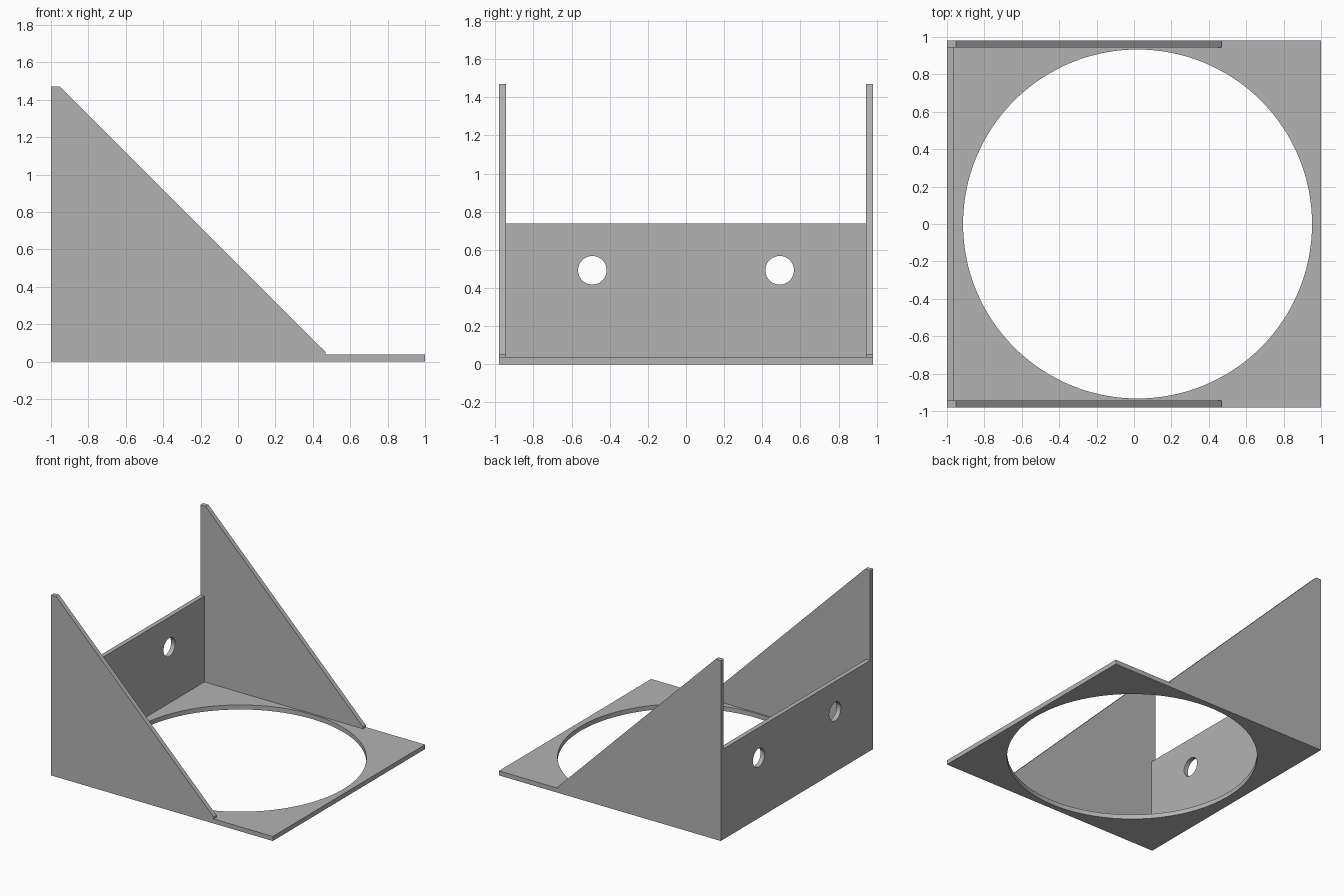
import bpy
import bmesh
from math import radians
from mathutils import Matrix, Vector

if "Cube" in bpy.data.objects:
    bpy.data.objects.remove(bpy.data.objects["Cube"])

T = 0.037          # sheet thickness
HALF_Y = 0.98      # half the bracket width
WALL_TOP = 1.47
BACK_TOP = 0.737

grey = bpy.data.materials.new("plain grey")
grey.use_nodes = True
grey.diffuse_color = (0.45, 0.45, 0.45, 1)
grey.node_tree.nodes["Principled BSDF"].inputs["Base Color"].default_value = grey.diffuse_color


def to_object(name, bm):
    bmesh.ops.recalc_face_normals(bm, faces=bm.faces[:])
    mesh = bpy.data.meshes.new(name)
    bm.to_mesh(mesh)
    bm.free()
    mesh.materials.append(grey)
    obj = bpy.data.objects.new(name, mesh)
    bpy.context.collection.objects.link(obj)
    return obj


def extruded(name, outline, direction):
    """Solid made by pushing a flat outline along a direction."""
    bm = bmesh.new()
    face = bm.faces.new([bm.verts.new(p) for p in outline])
    new = bmesh.ops.extrude_face_region(bm, geom=[face])["geom"]
    verts = [v for v in new if isinstance(v, bmesh.types.BMVert)]
    bmesh.ops.translate(bm, verts=verts, vec=Vector(direction))
    return to_object(name, bm)


def drill(obj, centre, radius, axis, segments):
    """Cut a round hole through a part."""
    turn = Matrix.Rotation(radians(90), 4, "Y") if axis == "X" else Matrix()
    bm = bmesh.new()
    bmesh.ops.create_cone(bm, cap_ends=True, segments=segments, radius1=radius,
                          radius2=radius, depth=0.3,
                          matrix=Matrix.Translation(centre) @ turn)
    cutter = to_object("hole_cutter", bm)
    cutter.hide_render = True
    cut = obj.modifiers.new("hole", "BOOLEAN")
    cut.operation = "DIFFERENCE"
    cut.solver = "EXACT"
    cut.object = cutter
    bpy.context.view_layer.objects.active = obj
    bpy.ops.object.modifier_apply(modifier=cut.name)
    bpy.data.objects.remove(cutter)


# Base plate with the large round opening
base = extruded("base_plate", [(-1, -HALF_Y, 0), (1, -HALF_Y, 0),
                               (1, HALF_Y, 0), (-1, HALF_Y, 0)], (0, 0, T))
drill(base, (0.019, 0, T / 2), 0.933, "Z", 128)

# Upright panel between the side walls, with two mounting holes
inner = HALF_Y - T
panel = extruded("mounting_panel", [(-1, -inner, T), (-1, inner, T),
                                    (-1, inner, BACK_TOP), (-1, -inner, BACK_TOP)], (T, 0, 0))
for side in (-1, 1):
    drill(panel, (-1 + T / 2, side * 0.491, 0.493), 0.075, "X", 48)

# Triangular side walls with blunted tips
profile = [(-1, T), (0.467, T), (0.467, 0.052), (-0.953, WALL_TOP), (-1, WALL_TOP)]
walls = [extruded(name, [(x, side * HALF_Y, z) for x, z in profile], (0, -side * T, 0))
         for name, side in (("front_side_wall", -1), ("back_side_wall", 1))]

# Smooth hole rims, sharp sheet edges
bpy.ops.object.select_all(action="DESELECT")
for obj in (base, panel, *walls):
    obj.select_set(True)
bpy.context.view_layer.objects.active = base
bpy.ops.object.shade_smooth_by_angle(angle=radians(30))
